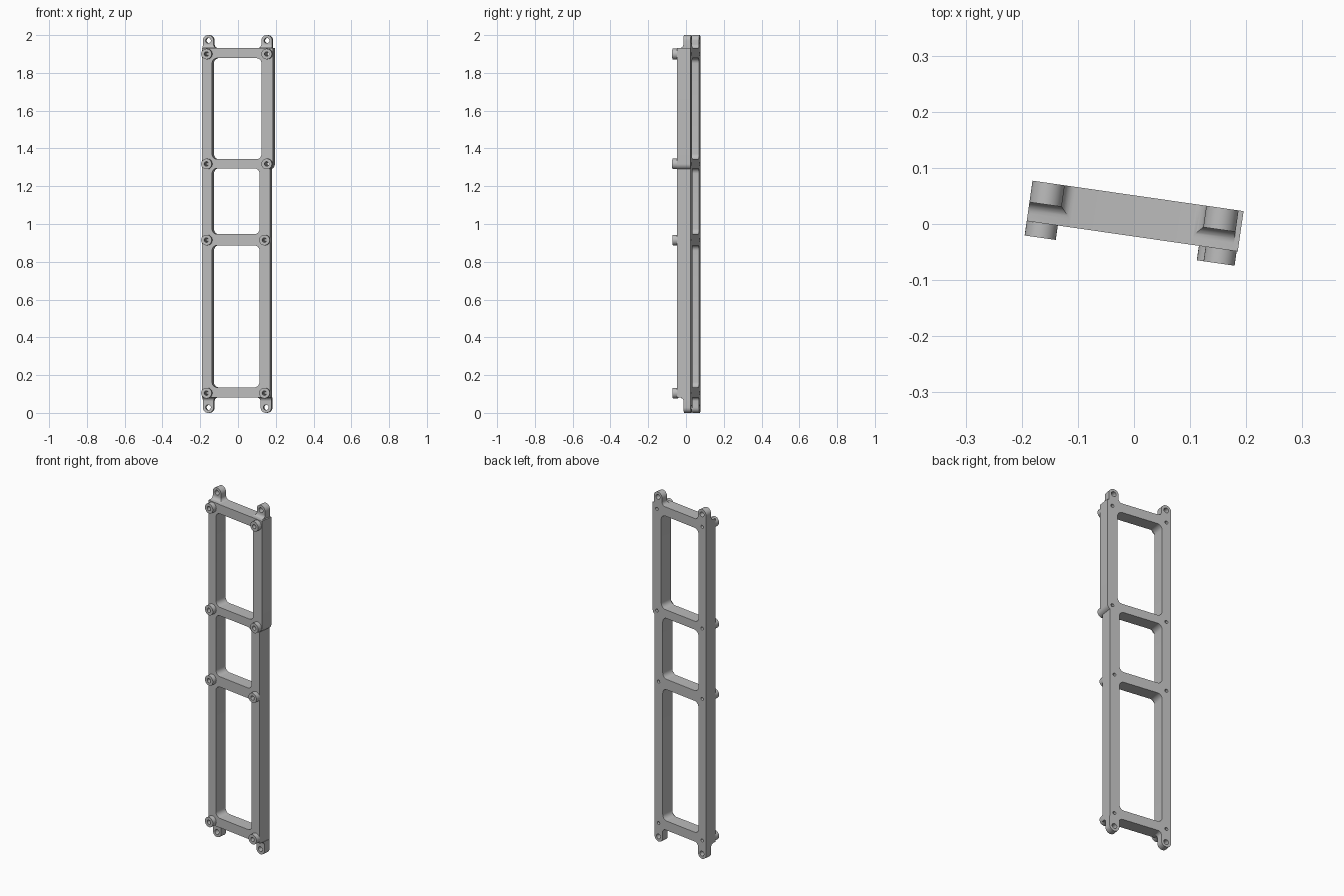
import bpy
from math import sin, cos, pi, radians
from mathutils import Matrix

if "Cube" in bpy.data.objects:
    bpy.data.objects.remove(bpy.data.objects["Cube"], do_unlink=True)

GREY = bpy.data.materials.new("matte grey")
GREY.use_nodes = True
GREY.diffuse_color = (0.5, 0.5, 0.5, 1)
GREY.node_tree.nodes["Principled BSDF"].inputs["Base Color"].default_value = (0.5, 0.5, 0.5, 1)

TILT = Matrix.Rotation(radians(-8.2), 4, "Z")
UPRIGHT = Matrix.Rotation(pi / 2, 4, "X")                     # profile in x-z
SIDEWAYS = Matrix(((0, 0, 1, 0), (1, 0, 0, 0), (0, 1, 0, 0), (0, 0, 0, 1)))  # profile in y-z

TOP, BOTTOM = 1.931, 0.082
FRONT, BACK = -0.022, 0.0506
LUG_R, FILLET, LUG_FRONT = 0.029, 0.02, 0.012
BOSS_R = 0.028


def arc(cx, cy, r, a0, a1, n=12):
    """Points on an arc, angles in degrees."""
    angles = [radians(a0 + (a1 - a0) * i / n) for i in range(n + 1)]
    return [(cx + r * cos(a), cy + r * sin(a)) for a in angles]


def circle(cx, cy, r, n=32):
    return arc(cx, cy, r, 0, 360, n)[:-1]


def rounded_rect(x0, x1, y0, y1, r):
    corners = [(x1 - r, y1 - r), (x0 + r, y1 - r), (x0 + r, y0 + r), (x1 - r, y0 + r)]
    return [p for i, (x, y) in enumerate(corners) for p in arc(x, y, r, 90 * i, 90 * i + 90, 8)]


def prism(name, loops, half_depth, matrix):
    """Extrude closed loops (inner loops become holes) into a mesh object."""
    curve = bpy.data.curves.new(name, "CURVE")
    curve.dimensions, curve.fill_mode, curve.extrude = "2D", "BOTH", half_depth
    for loop in loops:
        spline = curve.splines.new("POLY")
        spline.points.add(len(loop) - 1)
        for point, (x, y) in zip(spline.points, loop):
            point.co = (x, y, 0, 1)
        spline.use_cyclic_u = True
    source = bpy.data.objects.new(name + " source", curve)
    bpy.context.collection.objects.link(source)
    deps = bpy.context.evaluated_depsgraph_get()
    mesh = bpy.data.meshes.new_from_object(source.evaluated_get(deps))
    bpy.data.objects.remove(source, do_unlink=True)
    mesh.transform(TILT @ matrix)
    obj = bpy.data.objects.new(name, mesh)
    bpy.context.collection.objects.link(obj)
    # weld the caps to the walls
    bpy.context.view_layer.objects.active = obj
    weld = obj.modifiers.new("weld", "WELD")
    weld.merge_threshold = 0.00005
    bpy.ops.object.modifier_apply(modifier=weld.name)
    return obj


def finish(obj):
    obj.data.materials.clear()
    obj.data.materials.append(GREY)
    bpy.ops.object.select_all(action="DESELECT")
    obj.select_set(True)
    bpy.context.view_layer.objects.active = obj
    bpy.ops.object.shade_smooth_by_angle(angle=radians(35))


def lug(cx, side, up):
    """Outline of one mounting ear, from its outer edge to its inner fillet."""
    base, tip = (TOP, 2.0 - LUG_R) if up > 0 else (BOTTOM, LUG_R)
    pts = [(cx + side * LUG_R, base)]
    pts += [(cx + side * x, tip + up * y) for x, y in arc(0, 0, LUG_R, 0, 180, 20)]
    pts += [(cx + side * x, base + up * y)
            for x, y in arc(-LUG_R - FILLET, FILLET, FILLET, 0, -90, 8)]
    return pts


# Fastener and ear positions
bosses = [(-0.162, z) for z in (0.105, 0.915, 1.318, 1.9)]
bosses += [(0.148, 0.105), (0.148, 0.915), (0.160, 1.318), (0.160, 1.9)]
ears = [(0.148, 1, -1), (0.152, 1, 1), (-0.161, -1, 1), (-0.161, -1, -1)]

# Frame outline: the upper part of the left rail is wider
outline = lug(*ears[0])[::-1] + [(0.175, BOTTOM)]
outline += arc(0.160, 1.318, 0.030, -60, 0, 8) + [(0.190, TOP)]
outline += lug(*ears[1]) + lug(*ears[2])[::-1] + lug(*ears[3])

windows = [rounded_rect(-0.136, right, low, high, 0.028) for right, low, high in
           ((0.129, 1.343, 1.878), (0.118, 0.946, 1.295), (0.118, 0.135, 0.887))]
holes = [circle(x, z, 0.009, 16) for x, z in bosses]
holes += [circle(x, 2 - LUG_R if up > 0 else LUG_R, 0.014, 24) for x, _, up in ears]

middle = (FRONT + BACK) / 2
frame = prism("frame", [outline] + windows + holes, (BACK - FRONT) / 2,
              Matrix.Translation((0, middle, 0)) @ UPRIGHT)

# Thin the ears from the front, leaving a fillet at their base
for up, base in ((1, TOP + 0.0005), (-1, BOTTOM - 0.0005)):
    bend = [(y, base + up * z) for y, z in
            arc(LUG_FRONT - FILLET, FILLET, FILLET, -90, 0, 10)]
    far = base + up * 0.2
    profile = bend + [(LUG_FRONT, far), (-0.1, far), (-0.1, base)]
    cutter = prism("ear cutter", [profile], 0.4, SIDEWAYS)
    cutter.hide_render = True
    cut = frame.modifiers.new("thin ears", "BOOLEAN")
    cut.operation, cut.solver, cut.object = "DIFFERENCE", "EXACT", cutter
    bpy.context.view_layer.objects.active = frame
    bpy.ops.object.modifier_apply(modifier=cut.name)
    bpy.data.objects.remove(cutter, do_unlink=True)
finish(frame)

# Raised hollow bosses on the front
for x, z in bosses:
    side = "left" if x > 0 else "right"
    boss = prism(f"{side} boss", [circle(x, z, BOSS_R), circle(x, z, 0.012, 16)], 0.0135,
                 Matrix.Translation((0, -0.0345, 0)) @ UPRIGHT)
    finish(boss)
